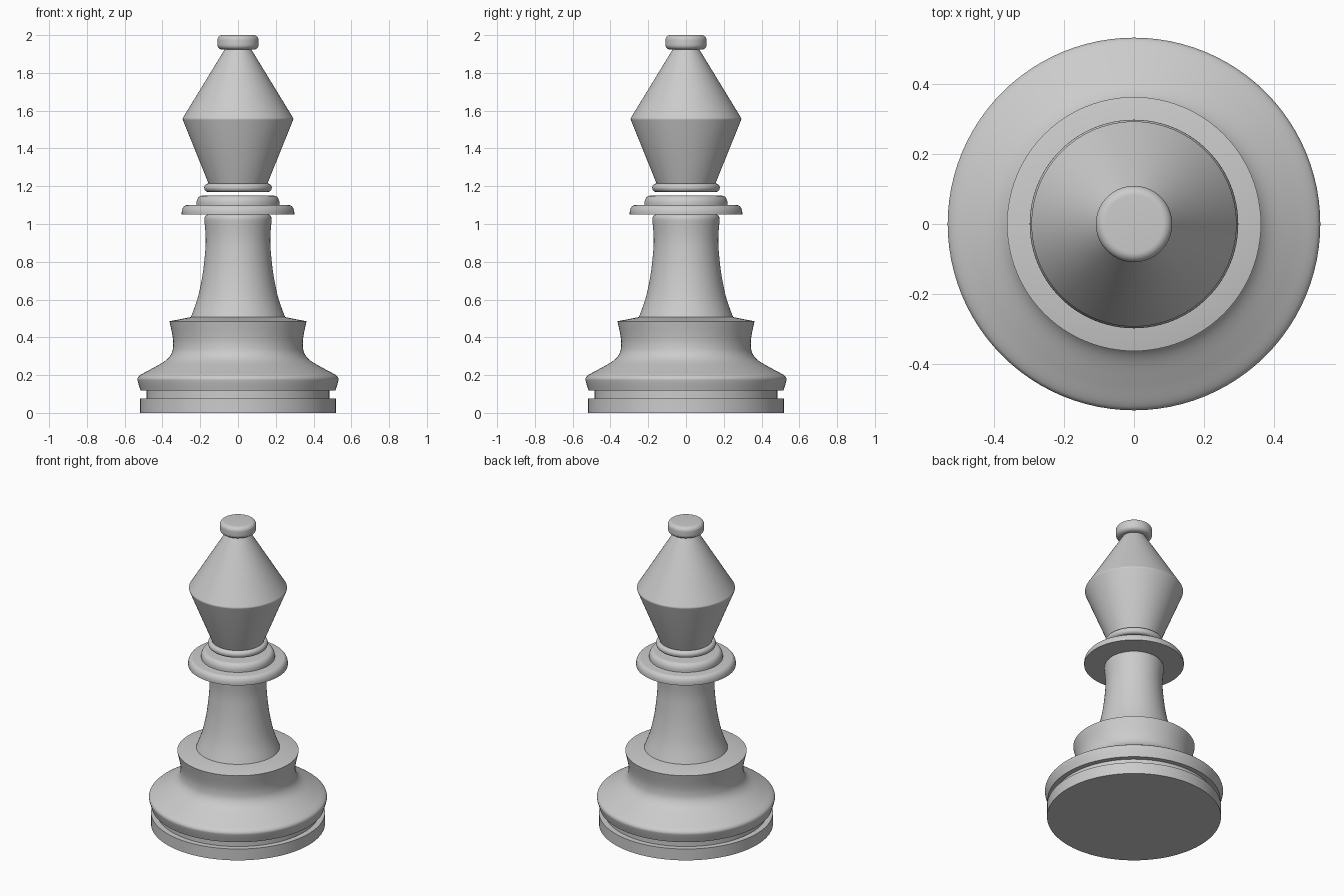
import bpy
import math

cube = bpy.data.objects.get("Cube")
if cube:
    bpy.data.objects.remove(cube, do_unlink=True)

SEGMENTS = 96


def make_material(name, colour):
    mat = bpy.data.materials.new(name)
    mat.use_nodes = True
    mat.diffuse_color = colour
    mat.node_tree.nodes["Principled BSDF"].inputs["Base Color"].default_value = colour
    return mat


grey = make_material("plain_grey", (0.6, 0.6, 0.6, 1))


def lathe(name, profile, material=grey):
    """Spin a (radius, height) outline, capped flat at both ends."""
    n = SEGMENTS
    verts = [(r * math.cos(2 * math.pi * i / n), r * math.sin(2 * math.pi * i / n), z)
             for r, z in profile for i in range(n)]
    faces = [(k * n + i, k * n + (i + 1) % n, (k + 1) * n + (i + 1) % n, (k + 1) * n + i)
             for k in range(len(profile) - 1) for i in range(n)]
    last = (len(profile) - 1) * n
    faces += [tuple(reversed(range(n))), tuple(range(last, last + n))]
    mesh = bpy.data.meshes.new(name)
    mesh.from_pydata(verts, [], faces)
    mesh.materials.append(material)
    obj = bpy.data.objects.new(name, mesh)
    bpy.context.collection.objects.link(obj)
    bpy.ops.object.select_all(action="DESELECT")
    obj.select_set(True)
    bpy.context.view_layer.objects.active = obj
    bpy.ops.object.shade_smooth_by_angle(angle=math.radians(30))
    return obj


def arc(r, z, rr, rz, start, end, steps=8):
    """Elliptical corner of a profile, angles in degrees."""
    angles = [math.radians(start + (end - start) * i / steps) for i in range(steps + 1)]
    return [(r + rr * math.cos(a), z + rz * math.sin(a)) for a in angles]


def smooth(points, steps=5):
    """Catmull-Rom curve through profile points."""
    pts = [points[0]] + points + [points[-1]]
    out = []
    for a, b, c, d in zip(pts, pts[1:], pts[2:], pts[3:]):
        for i in range(steps):
            t = i / steps
            out.append(tuple(0.5 * (2 * q + (s - p) * t + (2 * p - 5 * q + 4 * s - w) * t ** 2
                                    + (3 * q - p - 3 * s + w) * t ** 3)
                             for p, q, s, w in zip(a, b, c, d)))
    return out + [points[-1]]


# Foot disc and the recessed groove above it
lathe("foot_disc", [(0.52, 0), (0.52, 0.075)])
lathe("foot_groove", [(0.485, 0.075), (0.485, 0.12)])

# Flared base with a waisted upper lip
lathe("base", [(0.516, 0.118)]
      + smooth([(0.516, 0.118), (0.53, 0.165), (0.531, 0.185), (0.515, 0.202), (0.46, 0.232),
                (0.385, 0.276), (0.352, 0.315), (0.343, 0.36), (0.347, 0.41),
                (0.363, 0.485)])[1:]
      + [(0.25, 0.507)])

# Tapering stem
lathe("stem", smooth([(0.25, 0.505), (0.213, 0.61), (0.188, 0.73), (0.174, 0.85),
                      (0.171, 0.93), (0.178, 1.02)])
      + arc(0.16, 1.025, 0.018, 0.025, 0, 90))

# Collar discs with rounded tops
lathe("lower_collar", [(0.298, 1.05)] + arc(0.27, 1.06, 0.028, 0.04, 0, 90))
lathe("upper_collar", [(0.22, 1.1)] + arc(0.19, 1.11, 0.03, 0.04, 0, 90))

# Rounded neck ring, head and finial
lathe("neck_ring", arc(0.158, 1.192, 0.021, 0.022, -90, 90, 12))
lathe("head", [(0.155, 1.212)] + arc(0.279, 1.556, 0.014, 0.014, -20, 35, 5)
      + [(0.07, 1.925)])
lathe("finial", arc(0.082, 1.949, 0.027, 0.026, -90, 0)
      + arc(0.082, 1.974, 0.027, 0.026, 0, 90))
